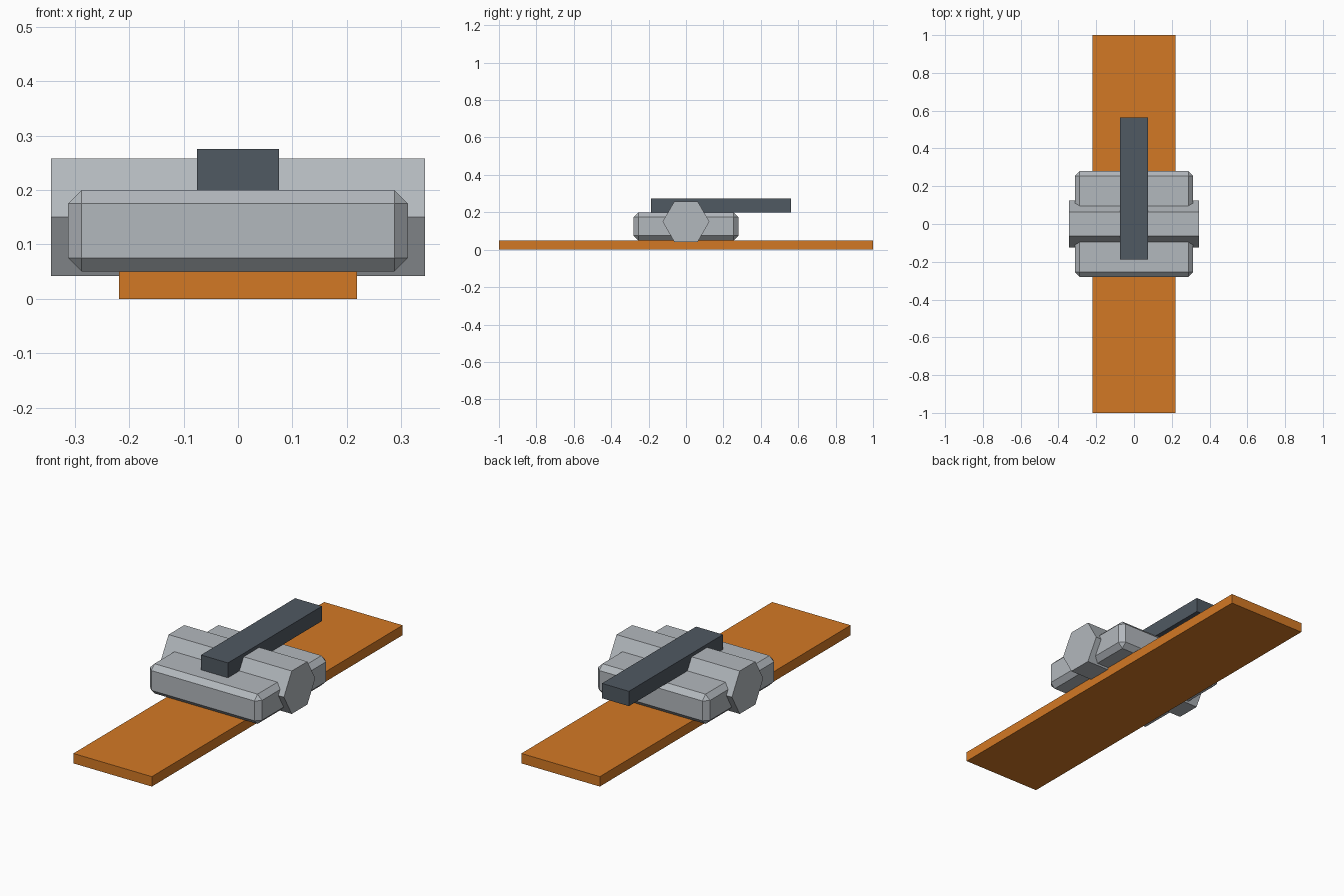
import bpy, math

if "Cube" in bpy.data.objects:
    bpy.data.objects.remove(bpy.data.objects["Cube"])


def material(name, rgb):
    m = bpy.data.materials.new(name)
    m.diffuse_color = (*rgb, 1)
    m.use_nodes = True
    m.node_tree.nodes["Principled BSDF"].inputs["Base Color"].default_value = m.diffuse_color
    return m


orange = material("orange strap", (0.65, 0.19, 0.018))
steel = material("light steel", (0.45, 0.48, 0.51))
slate = material("dark slate", (0.08, 0.10, 0.122))


def box(name, x, y, z, mat, bevel=0):
    """Box from (min, max) ranges, with an optional single-cut chamfer."""
    bpy.ops.mesh.primitive_cube_add(size=1, location=[sum(r) / 2 for r in (x, y, z)])
    ob = bpy.context.object
    ob.name = name
    ob.scale = [r[1] - r[0] for r in (x, y, z)]
    bpy.ops.object.transform_apply(location=False, rotation=False, scale=True)
    ob.data.materials.append(mat)
    if bevel:
        mod = ob.modifiers.new("chamfer", 'BEVEL')
        mod.width = bevel
        mod.segments = 1
    return ob


# Flat strap under the buckle
box("strap", (-0.219, 0.219), (-1, 1), (0, 0.05), orange)

# Chamfered buckle body
box("buckle_body", (-0.3125, 0.3125), (-0.28, 0.28), (0.05, 0.2), steel, 0.025)

# Hexagonal hinge bar lying along x, flat side up
bpy.ops.mesh.primitive_cylinder_add(vertices=6, radius=0.125, depth=0.6875,
                                    location=(0, 0, 0.15),
                                    rotation=(0, math.pi / 2, 0))
hinge = bpy.context.object
hinge.name = "hinge_bar"
bpy.ops.object.transform_apply(location=False, rotation=True, scale=False)
hinge.data.materials.append(steel)

# Dark lever tongue on top
box("tongue", (-0.075, 0.075), (-0.1875, 0.5625), (0.2, 0.275), slate)
